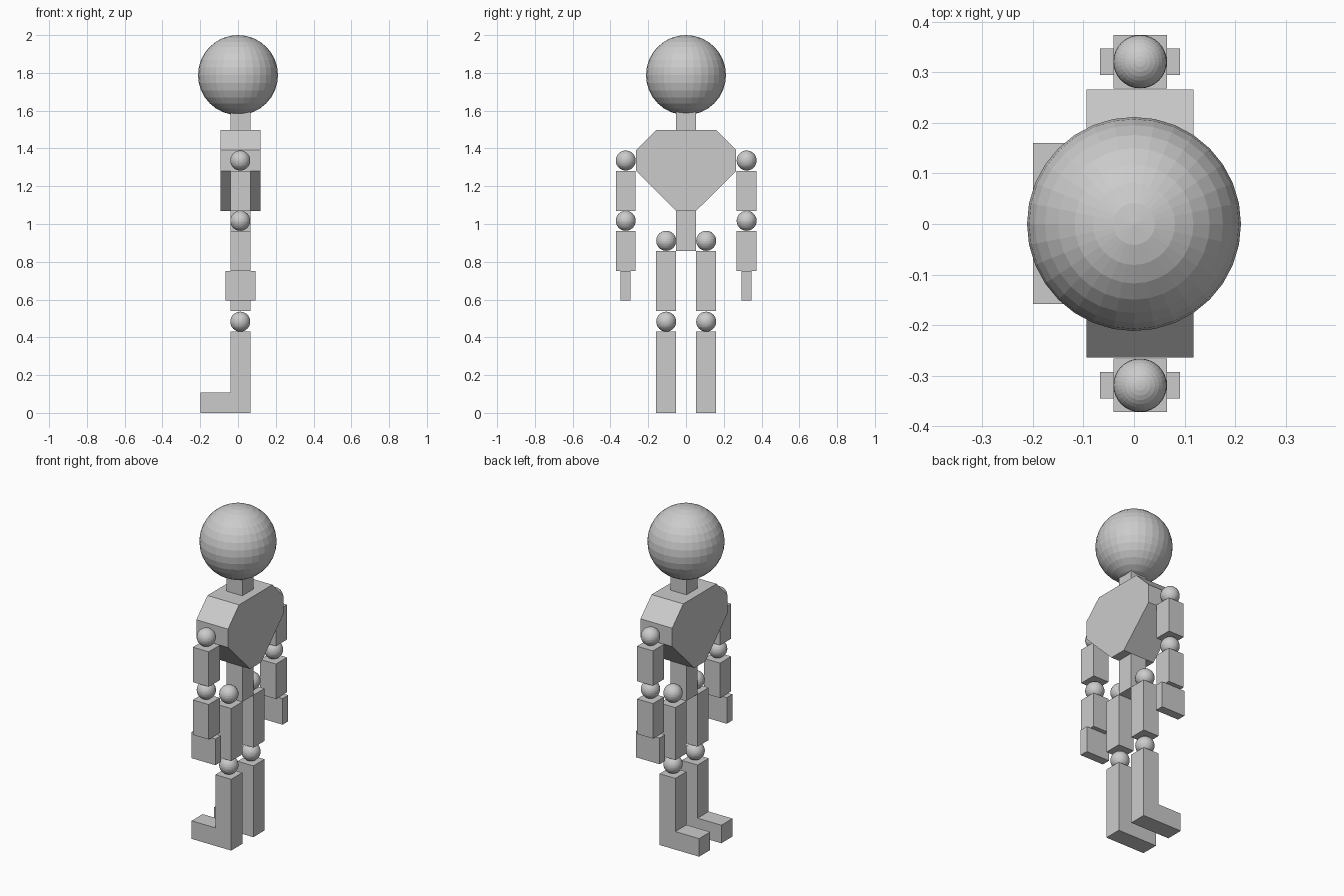
import bpy, bmesh

if "Cube" in bpy.data.objects:
    bpy.data.objects.remove(bpy.data.objects["Cube"])

U = 0.1058          # modelling unit the figure is built on
X = 0.012           # body axis in x (limbs and torso)
Y = 0.001           # mirror plane in y


def finish(name, bm):
    bmesh.ops.recalc_face_normals(bm, faces=bm.faces)
    mesh = bpy.data.meshes.new(name)
    bm.to_mesh(mesh)
    bm.free()
    obj = bpy.data.objects.new(name, mesh)
    bpy.context.collection.objects.link(obj)
    return obj


def ball(name, x, y, z, r):
    bm = bmesh.new()
    bmesh.ops.create_uvsphere(bm, u_segments=32, v_segments=16, radius=r)
    bmesh.ops.translate(bm, verts=bm.verts, vec=(x, y, z))
    return finish(name, bm)


def box(name, y, width, depth, z0, z1):
    bm = bmesh.new()
    bmesh.ops.create_cube(bm, size=1)
    bmesh.ops.scale(bm, verts=bm.verts, vec=(depth, width, z1 - z0))
    bmesh.ops.translate(bm, verts=bm.verts, vec=(X, y, (z0 + z1) / 2))
    return finish(name, bm)


def prism(name, points, extrude):
    bm = bmesh.new()
    face = bm.faces.new([bm.verts.new(p) for p in points])
    new = bmesh.ops.extrude_face_region(bm, geom=[face])["geom"]
    verts = [v for v in new if isinstance(v, bmesh.types.BMVert)]
    bmesh.ops.translate(bm, verts=verts, vec=extrude)
    return finish(name, bm)


# head, neck and lower spine
ball("head", 0, 0, 2 - 2 * U, 2 * U)
box("neck", Y, U, U, 1.497, 1.603)
box("lower_spine", Y, U, U, 0.857, 1.07)

# chest: octagonal outline tapering to the waist
half = [(1.5 * U, 1.497), (2.5 * U, 1.391), (2.5 * U, 1.28), (0.5 * U, 1.07)]
outline = half + [(-y, z) for y, z in reversed(half)]
prism("chest", [(X - U, Y + y, z) for y, z in outline], (2 * U, 0, 0))

for side, s in (("left", -1), ("right", 1)):
    # arm
    y = Y + s * 0.32
    ball(f"{side}_shoulder_joint", X, y, 1.336, U / 2)
    box(f"{side}_upper_arm", y, U, U, 1.07, 1.281)
    ball(f"{side}_elbow_joint", X, y, 1.017, U / 2)
    box(f"{side}_forearm", y, U, U, 0.752, 0.963)
    box(f"{side}_hand", y, U / 2, 1.5 * U, 0.594, 0.752)

    # leg, with shin and foot as one L-shaped profile
    y = Y + s * U
    ball(f"{side}_hip_joint", X, y, 0.911, U / 2)
    box(f"{side}_thigh", y, U, U, 0.54, 0.857)
    ball(f"{side}_knee_joint", X, y, 0.483, U / 2)
    back, front, toe = X + U / 2, X - U / 2, X - 2 * U
    profile = [(back, 0), (back, 0.43), (front, 0.43),
               (front, 0.109), (toe, 0.109), (toe, 0)]
    prism(f"{side}_shin_and_foot",
          [(px, y - U / 2, pz) for px, pz in profile], (0, U, 0))
